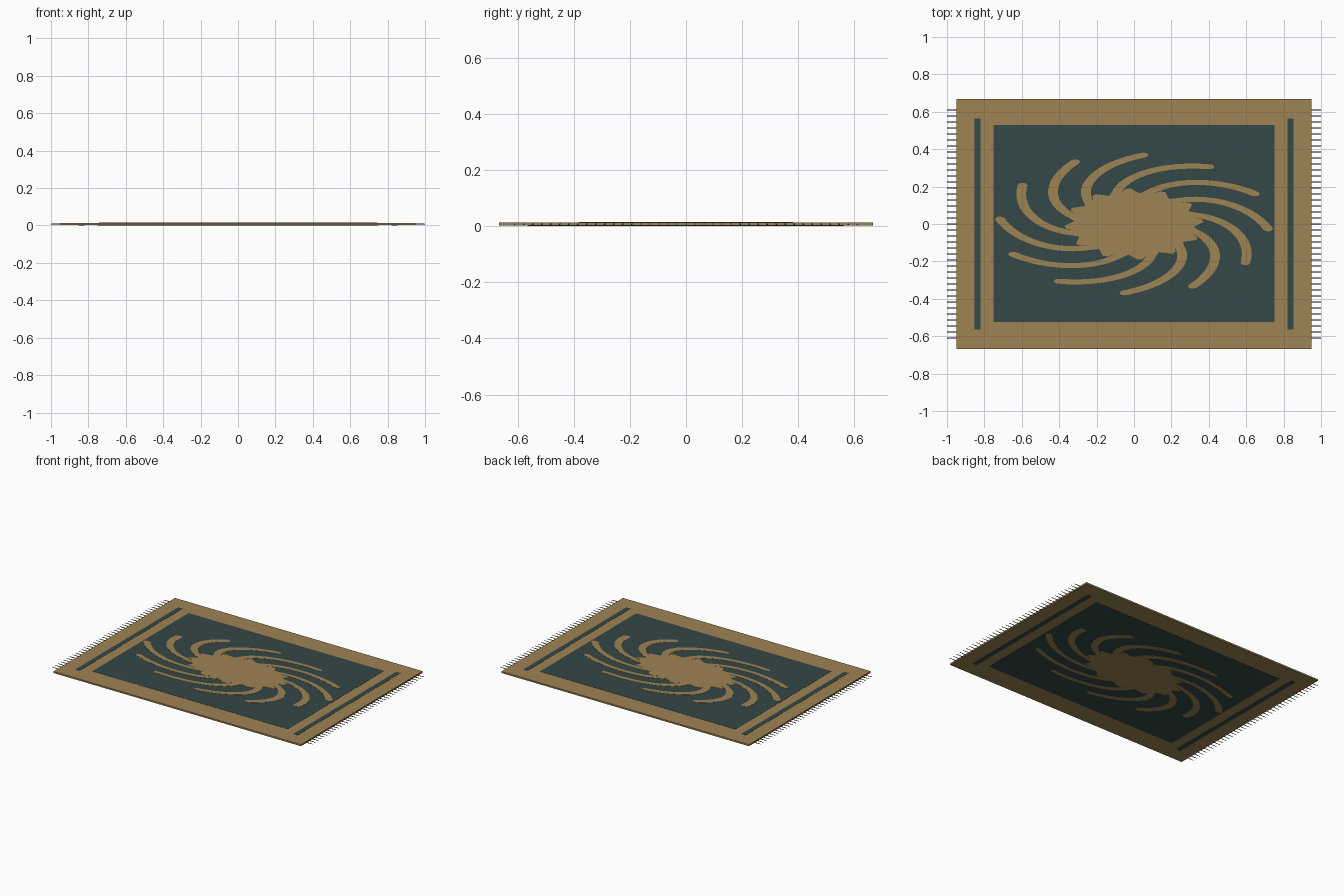
import bpy, bmesh, math
from mathutils import Vector

if "Cube" in bpy.data.objects:
    bpy.data.objects.remove(bpy.data.objects["Cube"])

def material(name, rgb):
    m = bpy.data.materials.new(name)
    m.diffuse_color = (*rgb, 1)
    m.use_nodes = True
    m.node_tree.nodes["Principled BSDF"].inputs["Base Color"].default_value = m.diffuse_color
    return m

GOLD = material("old gold", (0.345, 0.23, 0.088))
TEAL = material("dark teal", (0.036, 0.063, 0.063))
DARK = material("dark fringe", (0.03, 0.024, 0.018))

def finish(name, bm, mat):
    bmesh.ops.recalc_face_normals(bm, faces=bm.faces)
    me = bpy.data.meshes.new(name)
    bm.to_mesh(me)
    bm.free()
    me.materials.append(mat)
    ob = bpy.data.objects.new(name, me)
    bpy.context.collection.objects.link(ob)
    return ob

def plate(name, outline, z0, z1, mat):
    """Flat plate: a closed outline extruded from z0 to z1."""
    bm = bmesh.new()
    face = bm.faces.new([bm.verts.new((x, y, z0)) for x, y in outline])
    top = bmesh.ops.extrude_face_region(bm, geom=[face])["geom"]
    for v in top:
        if isinstance(v, bmesh.types.BMVert):
            v.co.z = z1
    return finish(name, bm, mat)

def rect(x0, x1, y0, y1):
    return [(x0, y0), (x1, y0), (x1, y1), (x0, y1)]

ARMS, R0, R1, HALF = 12, 0.46, 1.0, 0.036

def spiral(r, tip_angle):
    u = 1 - r
    a = math.radians(tip_angle + 127 * u - 56 * u * u)
    return Vector((r * math.cos(a), r * math.sin(a)))

def medallion():
    """One outline: swirling arms joined by small scallops, squashed to an oval."""
    sides = []
    for k in range(ARMS):
        cw, ccw = [], []
        n = 22
        for i in range(n + 1):
            t = 1 - (1 - i / n) ** 1.6          # denser points at the round tip
            r = R0 + (R1 - R0) * t
            p = spiral(r, 84 + 30 * k)
            d = (spiral(r + 0.001, 84 + 30 * k) - p).normalized()
            to_tip = (R1 - r) * 2.1             # distance left along the arm
            w = HALF
            if to_tip < HALF:
                w = math.sqrt(max(0, HALF ** 2 - (HALF - to_tip) ** 2))
            side = Vector((-d.y, d.x)) * w
            cw.append(p - side)
            if i < n:
                ccw.append(p + side)
        sides.append((cw, ccw[::-1]))
    pts = []
    for k, (cw, ccw) in enumerate(sides):
        pts += cw + ccw
        a = ccw[-1]
        b = sides[(k + 1) % ARMS][0][0]
        a0 = math.atan2(a.y, a.x)
        da = (math.atan2(b.y, b.x) - a0) % math.tau
        for t, r in ((0.2, 0.44), (0.4, 0.47), (0.6, 0.51), (0.8, 0.50)):
            pts.append(Vector((r * math.cos(a0 + da * t), r * math.sin(a0 + da * t))))
    return [(p.x * 0.73, p.y * 0.375) for p in pts]

# woven body
plate("rug_body", rect(-0.95, 0.95, -0.667, 0.667), 0.002, 0.013, GOLD)

# pattern on both faces; the underside is mirrored
motif = medallion()
for side, s in (("top", 1), ("bottom", -1)):
    def z(h):
        return 0.0075 + s * h
    plate(side + "_field", rect(-0.75, 0.75, -0.525, 0.53), z(0.004), z(0.0065), TEAL)
    plate(side + "_medallion", [(x * s, y) for x, y in motif], z(0.0045), z(0.0075), GOLD)
    for e, name in ((-1, "left"), (1, "right")):
        xs = sorted((e * 0.82, e * 0.853))
        plate(f"{side}_{name}_stripe", rect(*xs, -0.563, 0.563), z(0.004), z(0.0065), TEAL)

# fringe: tapered strands at both short ends
for e, name in ((-1, "left"), (1, "right")):
    bm = bmesh.new()
    for i in range(39):
        y = -0.61 + 1.22 * i / 38
        ring = lambda x, r: [bm.verts.new((e * x, y + r * a, 0.0075 + r * b))
                             for a, b in ((1, 0), (0, 1), (-1, 0), (0, -1))]
        a, b = ring(0.945, 0.003), ring(1.0, 0.0018)
        for j in range(4):
            bm.faces.new((a[j], a[(j + 1) % 4], b[(j + 1) % 4], b[j]))
        bm.faces.new(b)
        bm.faces.new(a[::-1])
    finish(name + "_fringe", bm, DARK)
